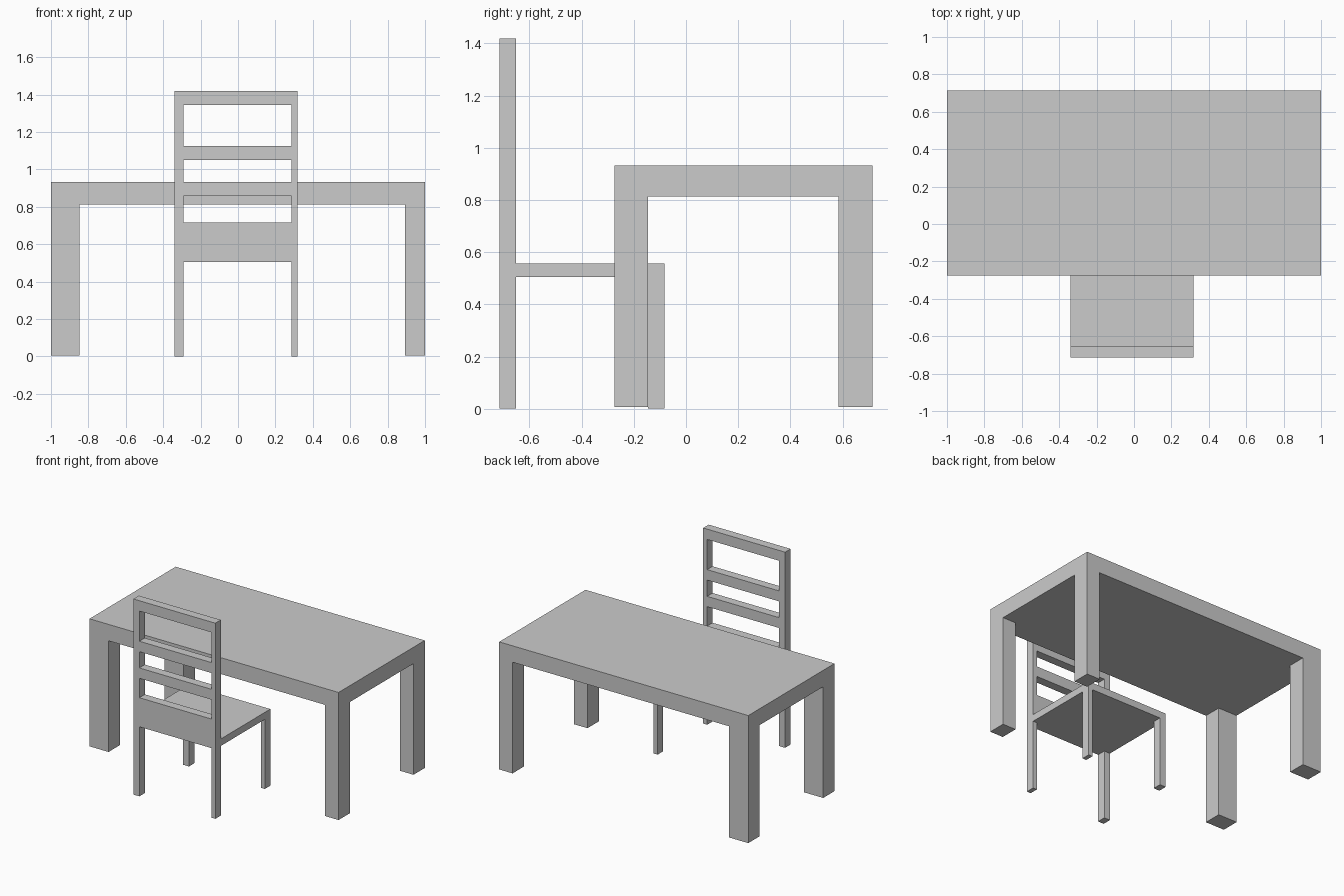
import bpy

if "Cube" in bpy.data.objects:
    bpy.data.objects.remove(bpy.data.objects["Cube"])


def box(name, x, y, z):
    """Axis-aligned box from (min, max) ranges, origin at its centre."""
    ranges = (x, y, z)
    centre = [(a + b) / 2 for a, b in ranges]
    size = [b - a for a, b in ranges]
    bpy.ops.mesh.primitive_cube_add(size=1, location=centre)
    obj = bpy.context.object
    obj.name = name
    obj.scale = size
    bpy.ops.object.transform_apply(location=False, rotation=False, scale=True)
    return obj


# Table: thick top on four corner legs (left legs are wider)
TABLE_X = {"left": (-1.0, -0.847), "right": (0.893, 1.0)}
TABLE_Y = {"front": (-0.275, -0.145), "back": (0.585, 0.714)}
box("table_top", (-1.0, 1.0), (-0.275, 0.714), (0.813, 0.932))
for side, x in TABLE_X.items():
    for end, y in TABLE_Y.items():
        box(f"table_{end}_{side}_leg", x, y, (0.006, 0.813))

# Chair: the backrest is on the -y side, the seat slides under the table
CHAIR_X = {"left": (-0.34, -0.292), "right": (0.286, 0.318)}
BACK_Y = (-0.714, -0.651)
LEG_Y = (-0.146, -0.083)
box("chair_seat", (-0.34, 0.318), (BACK_Y[1], LEG_Y[1]), (0.505, 0.556))
for side, x in CHAIR_X.items():
    box(f"chair_back_{side}_post", x, BACK_Y, (0.0, 1.42))
    box(f"chair_front_{side}_leg", x, LEG_Y, (0.0, 0.505))

# Backrest rails between the posts
RAILS = {
    "lower_panel": (0.505, 0.716),
    "lower_slat": (0.857, 0.932),
    "middle_slat": (1.05, 1.126),
    "top_rail": (1.345, 1.42),
}
for name, z in RAILS.items():
    box(f"chair_{name}", (CHAIR_X["left"][1], CHAIR_X["right"][0]), BACK_Y, z)
